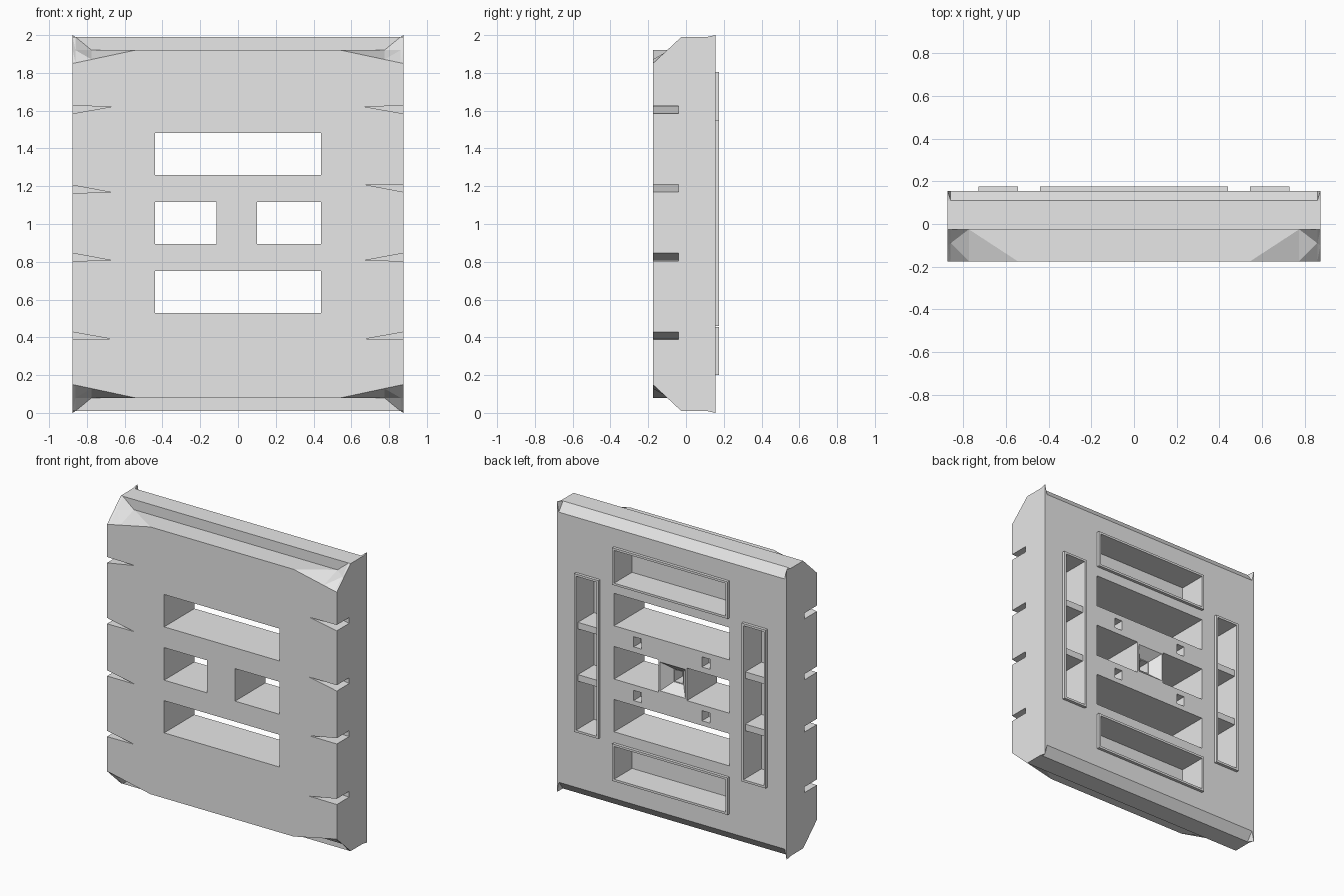
import bpy, bmesh

if "Cube" in bpy.data.objects:
    bpy.data.objects.remove(bpy.data.objects["Cube"])

grey = bpy.data.materials.new("light_grey")
grey.diffuse_color = (0.8, 0.8, 0.8, 1)
grey.use_nodes = True
grey.node_tree.nodes["Principled BSDF"].inputs["Base Color"].default_value = grey.diffuse_color

FRONT, BACK, RIM = -0.175, 0.155, 0.175


def make_object(name, bm):
    bmesh.ops.remove_doubles(bm, verts=bm.verts, dist=1e-5)
    bmesh.ops.recalc_face_normals(bm, faces=bm.faces)
    mesh = bpy.data.meshes.new(name)
    bm.to_mesh(mesh)
    bm.free()
    mesh.materials.append(grey)
    obj = bpy.data.objects.new(name, mesh)
    bpy.context.collection.objects.link(obj)
    return obj


def loft(bm, ring_a, ring_b):
    """Closed solid between two equal rings of points."""
    a = [bm.verts.new(p) for p in ring_a]
    b = [bm.verts.new(p) for p in ring_b]
    n = len(a)
    for i in range(n):
        j = (i + 1) % n
        bm.faces.new((a[i], a[j], b[j], b[i]))
    bm.faces.new(a[::-1])
    bm.faces.new(b)


def rect(x0, x1, z0, z1, y):
    return [(x0, y, z0), (x1, y, z0), (x1, y, z1), (x0, y, z1)]


def box(bm, x0, x1, y0, y1, z0, z1):
    loft(bm, rect(x0, x1, z0, z1, y0), rect(x0, x1, z0, z1, y1))


# Panel shell: one quarter lofted through sections, mirrored left/right and up/down
# section: x, front top z, ledge y, back top z
sections = [(0, 1.92, -0.025, 1.93), (0.545, 1.92, -0.025, 1.93),
            (0.775, 1.871, -0.025, 1.93), (0.86, 1.853, -0.09, 1.93),
            (0.875, 1.85, -0.10, 2.0)]
bm = bmesh.new()
for sx in (1, -1):
    for sz in (1, -1):
        rings = []
        for x, zf, yl, zb in sections:
            prof = [(BACK, 1), (BACK, zb), (0.11, 1.99), (-0.025, 1.99),
                    (yl, 1.92), (FRONT, zf), (FRONT, 1)]
            rings.append([bm.verts.new((sx * x, y, 1 + sz * (z - 1))) for y, z in prof])
        for r, s in zip(rings, rings[1:]):
            for i in range(6):
                bm.faces.new((r[i], r[i + 1], s[i]))
                bm.faces.new((r[i + 1], s[i + 1], s[i]))
        bm.faces.new(rings[-1])
panel = make_object("panel", bm)

# Cutters
bm = bmesh.new()
# through windows
for x0, x1, z0, z1 in [(-0.44, 0.44, 1.26, 1.483), (-0.44, 0.44, 0.53, 0.752),
                       (-0.44, -0.115, 0.893, 1.117), (0.10, 0.44, 0.893, 1.117)]:
    box(bm, x0, x1, -0.3, 0.3, z0, z1)
# wedge notches in both flanks
for z0, z1, apex in [(1.58, 1.625, 1.622), (1.165, 1.21, 1.21),
                     (0.805, 0.85, 0.806), (0.388, 0.432, 0.39)]:
    for s in (1, -1):
        tip = 1.166 if (s < 0 and apex == 1.21) else apex
        tri = [(s * 0.665, tip), (s * 0.9, z0), (s * 0.9, z1)]
        loft(bm, [(x, -0.3, z) for x, z in tri], [(x, -0.04, z) for x, z in tri])
# rear pockets, the side ones split by two ribs
for z0, z1 in [(1.565, 1.79), (0.215, 0.44)]:
    box(bm, -0.425, 0.425, -0.02, 0.3, z0, z1)
for x0, x1 in [(0.56, 0.715), (-0.715, -0.56)]:
    for z0, z1 in [(0.475, 0.805), (0.85, 1.165), (1.21, 1.535)]:
        box(bm, x0, x1, -0.02, 0.3, z0, z1)
# small rear sockets
for x in (-0.26, 0.26):
    for z in (0.82, 1.19):
        box(bm, x - 0.03, x + 0.03, 0.08, 0.3, z - 0.035, z + 0.035)
# tapered central recess with a square socket at its bottom
loft(bm, rect(-0.105, 0.09, 0.905, 1.105, BACK + 0.001), rect(-0.045, 0.03, 0.96, 1.05, 0.09))
cutter = make_object("panel_cutter", bm)
bm = bmesh.new()
box(bm, -0.04, 0.025, 0.0, 0.12, 0.965, 1.045)
socket = make_object("socket_cutter", bm)

for c in (cutter, socket):
    c.hide_render = True
    mod = panel.modifiers.new("cut", 'BOOLEAN')
    mod.operation, mod.solver, mod.object = 'DIFFERENCE', 'EXACT', c
bpy.context.view_layer.update()
cut_mesh = bpy.data.meshes.new_from_object(
    panel.evaluated_get(bpy.context.evaluated_depsgraph_get()))
panel.modifiers.clear()
panel.data = cut_mesh
for c in (cutter, socket):
    bpy.data.objects.remove(c)


# Raised rims around the rear pockets
def rim(name, x0, x1, z0, z1, t=0.015):
    bm = bmesh.new()
    y = BACK - 0.01
    box(bm, x0, x0 + t, y, RIM, z0, z1)
    box(bm, x1 - t, x1, y, RIM, z0, z1)
    box(bm, x0 + t, x1 - t, y, RIM, z0, z0 + t)
    box(bm, x0 + t, x1 - t, y, RIM, z1 - t, z1)
    make_object(name, bm)


rim("top_rim", -0.44, 0.44, 1.55, 1.805)
rim("bottom_rim", -0.44, 0.44, 0.20, 0.455)
rim("left_rim", -0.73, -0.545, 0.46, 1.55)
rim("right_rim", 0.545, 0.73, 0.46, 1.55)
